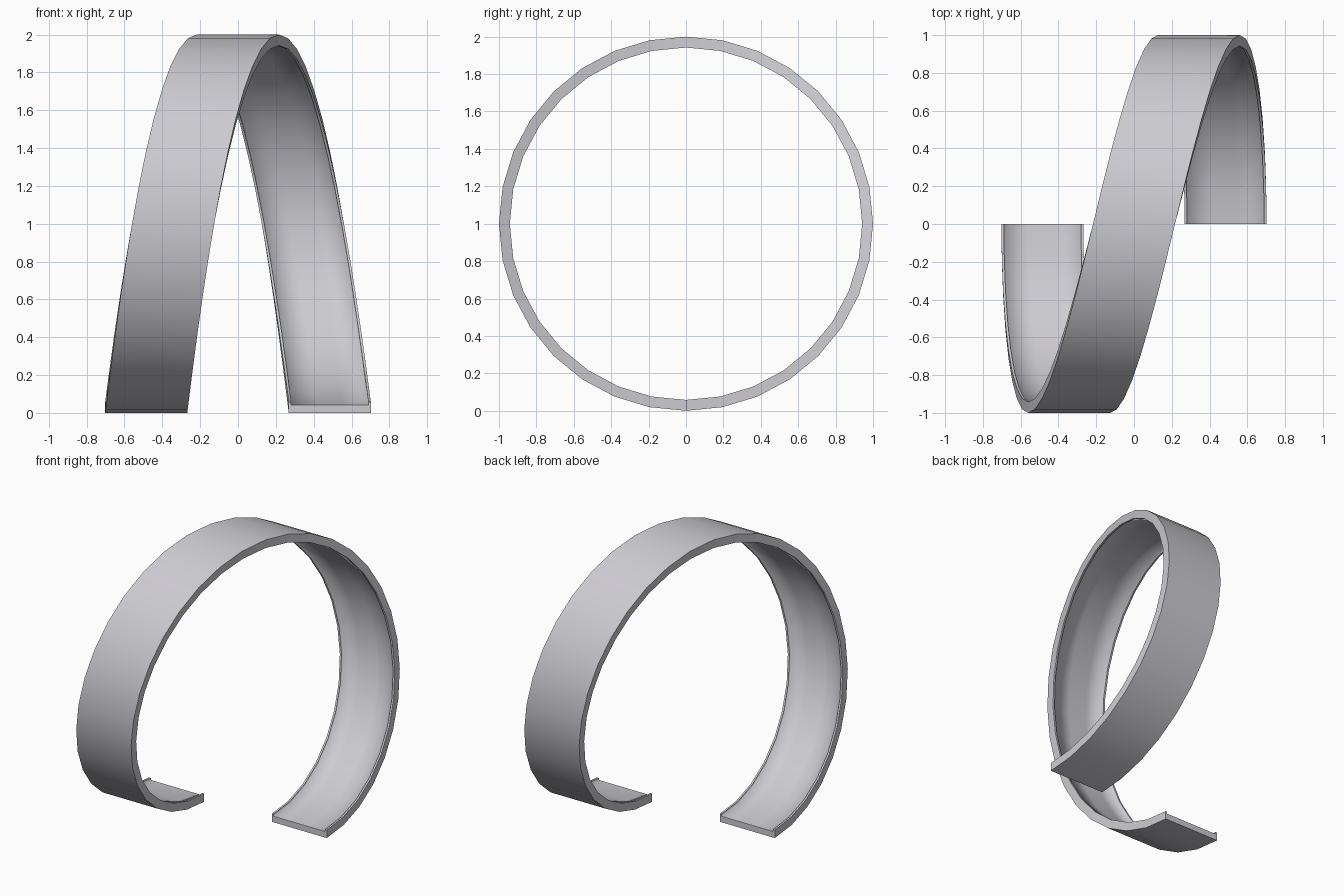
import bpy, bmesh, math

if "Cube" in bpy.data.objects:
    bpy.data.objects.remove(bpy.data.objects["Cube"])

SEGMENTS = 32      # steps around the full turn
SPREAD = 0.485     # sideways offset of the two ends
HALF = 0.217       # half width of the band
LIP = 0.013        # width of the raised rims

# Cross-section: (offset along x, radius); flat outside, shallow channel inside
half_profile = [(HALF, 1.0), (HALF, 0.942), (HALF - LIP, 0.942),
                (HALF - LIP, 0.957), (0.07, 0.957)]
profile = half_profile + [(-x, r) for x, r in reversed(half_profile)]
n = len(profile)
sharp_points = {0, 1, 2, n - 3, n - 2, n - 1}

# Sweep the section once round the x axis, easing sideways from end to end
bm = bmesh.new()
rings = []
for i in range(SEGMENTS + 1):
    a = 2 * math.pi * i / SEGMENTS
    cx = -SPREAD * math.cos(a / 2)
    rings.append([bm.verts.new((cx + x, -r * math.sin(a), 1 - r * math.cos(a)))
                  for x, r in profile])

for a, b in zip(rings, rings[1:]):
    for j in range(n):
        k = (j + 1) % n
        bm.faces.new((a[j], a[k], b[k], b[j])).smooth = True

# Flat end caps
caps = [bm.faces.new(rings[0]), bm.faces.new(rings[-1])]
bmesh.ops.recalc_face_normals(bm, faces=bm.faces[:])

# Crisp rim corners and ends, soft channel floor
for a, b in zip(rings, rings[1:]):
    for j in sharp_points:
        bm.edges.get((a[j], b[j])).smooth = False
for cap in caps:
    for e in cap.edges:
        e.smooth = False
bmesh.ops.triangulate(bm, faces=caps)

mesh = bpy.data.meshes.new("spiral_band")
bm.to_mesh(mesh)
bm.free()

grey = bpy.data.materials.new("light grey")
grey.diffuse_color = (0.61, 0.60, 0.64, 1)
grey.use_nodes = True
grey.node_tree.nodes["Principled BSDF"].inputs["Base Color"].default_value = grey.diffuse_color
mesh.materials.append(grey)
band = bpy.data.objects.new("spiral_band", mesh)
bpy.context.collection.objects.link(band)
